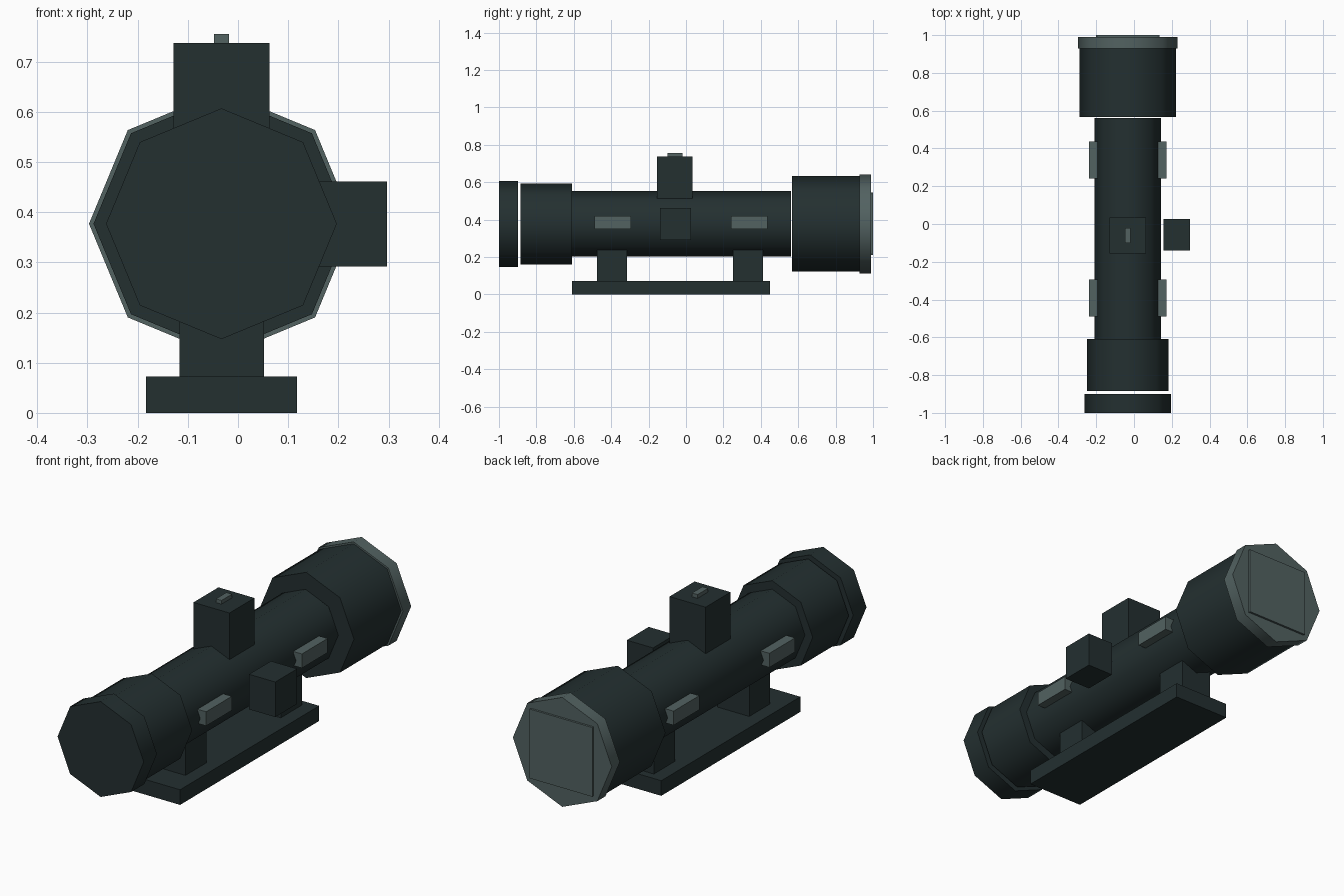
import bpy
import math

cube = bpy.data.objects.get("Cube")
if cube:
    bpy.data.objects.remove(cube, do_unlink=True)

AXIS_X, AXIS_Z = -0.033, 0.377


def material(name, colour):
    mat = bpy.data.materials.new(name)
    mat.use_nodes = True
    mat.diffuse_color = colour
    node = next(n for n in mat.node_tree.nodes if n.type == 'BSDF_PRINCIPLED')
    node.inputs["Base Color"].default_value = colour
    return mat


dark = material("dark_gunmetal", (0.017, 0.029, 0.030, 1))
light = material("grey_green", (0.085, 0.122, 0.120, 1))


def finish(name, mat):
    obj = bpy.context.object
    obj.name = obj.data.name = name
    obj.data.materials.append(mat)
    return obj


def box(name, xs, ys, zs, mat):
    """Box from its low and high limits on each axis."""
    limits = (xs, ys, zs)
    bpy.ops.mesh.primitive_cube_add(size=1, location=[(a + b) / 2 for a, b in limits])
    obj = finish(name, mat)
    obj.scale = [b - a for a, b in limits]
    bpy.ops.object.transform_apply(location=False, rotation=False, scale=True)


def barrel(name, radius, y0, y1, mat):
    """Eight-sided cylinder along y with a corner pointing straight up."""
    bpy.ops.mesh.primitive_cylinder_add(
        vertices=8, radius=radius, depth=y1 - y0,
        location=(AXIS_X, (y0 + y1) / 2, AXIS_Z), rotation=(math.pi / 2, 0, 0))
    finish(name, mat)
    bpy.ops.object.transform_apply(location=False, rotation=True, scale=False)
    bpy.ops.object.shade_smooth_by_angle(angle=math.radians(60))


# Sight body, front to back
barrel("front_ring", 0.23, -1.0, -0.899, dark)
barrel("front_housing", 0.216, -0.885, -0.61, dark)
barrel("main_tube", 0.175, -0.61, 0.562, dark)
barrel("rear_bell", 0.255, 0.567, 0.928, dark)
barrel("rear_rim", 0.264, 0.928, 0.99, light)
box("rear_lens_plate", (AXIS_X - 0.167, AXIS_X + 0.167), (0.98, 1.0),
    (AXIS_Z - 0.167, AXIS_Z + 0.167), light)

# Adjustment turrets
box("top_turret", (-0.129, 0.063), (-0.155, 0.035), (0.5, 0.737), dark)
box("top_turret_mark", (-0.048, -0.018), (-0.1, -0.02), (0.73, 0.755), light)
box("side_turret", (0.157, 0.297), (-0.14, 0.027), (0.292, 0.461), dark)

# Light side plates, two on each flank
for side, centre in (("right", AXIS_X - 0.183), ("left", AXIS_X + 0.183)):
    for end, y in (("front", -0.392), ("rear", 0.338)):
        box(f"{side}_{end}_side_plate", (centre - 0.023, centre + 0.023),
            (y - 0.098, y + 0.098), (0.35, 0.418), light)

# Mounting rail and posts
box("mount_base", (-0.183, 0.118), (-0.61, 0.45), (0, 0.073), dark)
for end, y in (("front", -0.395), ("rear", 0.332)):
    box(f"{end}_mount_post", (-0.117, 0.052), (y - 0.08, y + 0.08), (0.07, 0.26), dark)
